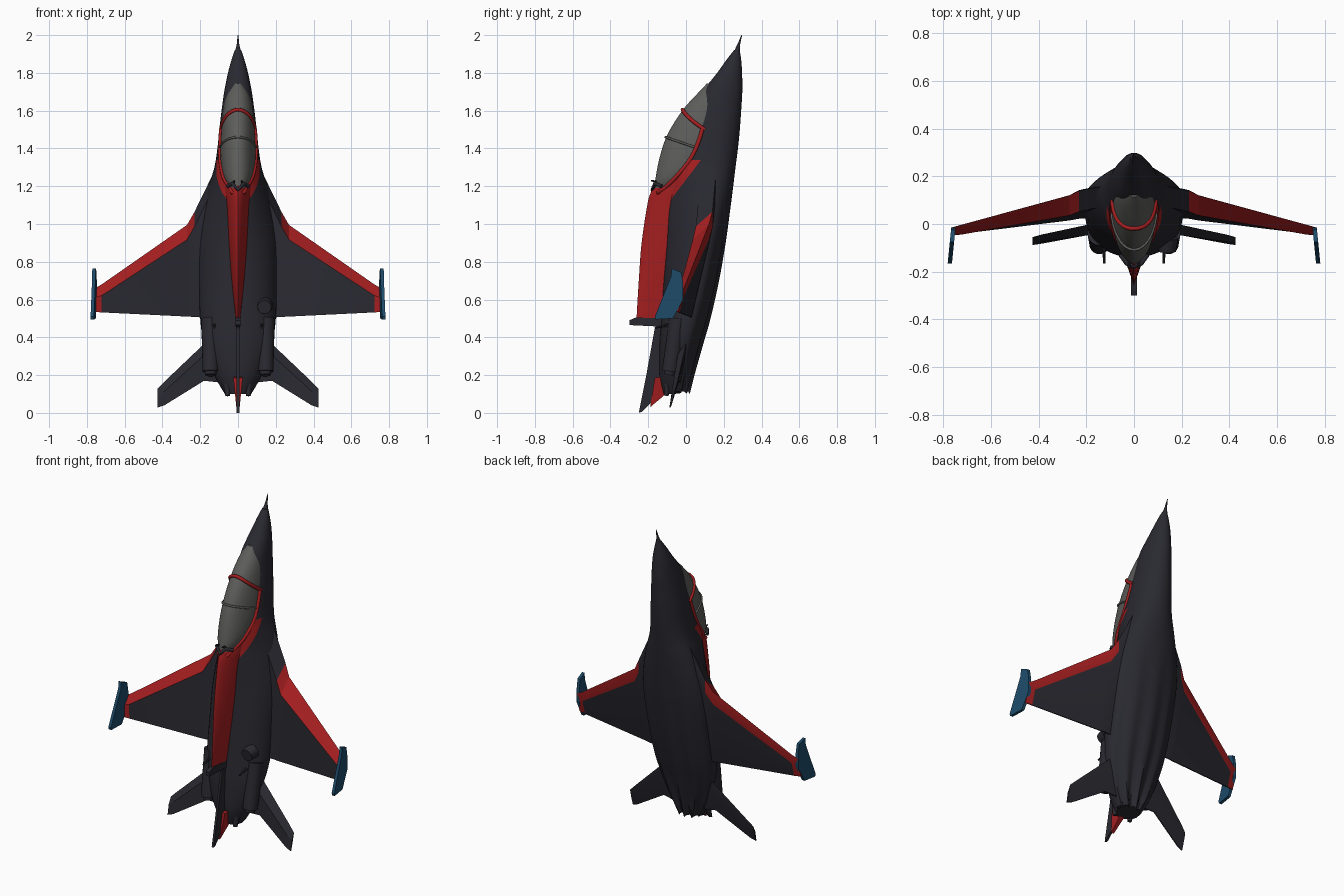
import bpy, bmesh, math
from mathutils import Vector

if "Cube" in bpy.data.objects:
    bpy.data.objects.remove(bpy.data.objects["Cube"])


def material(name, rgb):
    m = bpy.data.materials.new(name)
    m.diffuse_color = (*rgb, 1)
    m.use_nodes = True
    m.node_tree.nodes["Principled BSDF"].inputs["Base Color"].default_value = m.diffuse_color
    return m


DARK = material("dark_slate", (0.022, 0.022, 0.030))
RED = material("signal_red", (0.37, 0.013, 0.014))
BLUE = material("steel_blue", (0.013, 0.072, 0.145))
GLASS = material("canopy_grey", (0.11, 0.11, 0.104))


def finish(name, bm, mats, mirror=False, angle=40):
    bmesh.ops.recalc_face_normals(bm, faces=bm.faces)
    me = bpy.data.meshes.new(name)
    bm.to_mesh(me)
    bm.free()
    ob = bpy.data.objects.new(name, me)
    bpy.context.collection.objects.link(ob)
    for m in mats:
        me.materials.append(m)
    if mirror:
        ob.modifiers.new("Mirror", 'MIRROR')
    bpy.ops.object.select_all(action='DESELECT')
    ob.select_set(True)
    bpy.context.view_layer.objects.active = ob
    bpy.ops.object.shade_smooth_by_angle(angle=math.radians(angle))
    return ob


def skin(rings):
    """Join closed rings of points into a capped skin."""
    bm = bmesh.new()
    vs = [[bm.verts.new(p) for p in r] for r in rings]
    n = len(vs[0])
    for a, b in zip(vs, vs[1:]):
        for j in range(n):
            k = (j + 1) % n
            bm.faces.new((a[j], a[k], b[k], b[j]))
    bm.faces.new(vs[0])
    bm.faces.new(vs[-1][::-1])
    return bm


def smooth_rows(rows, steps):
    """Catmull-Rom resampling of station rows."""
    out = []
    for i in range(len(rows) - 1):
        p = [rows[max(0, min(len(rows) - 1, i + d))] for d in (-1, 0, 1, 2)]
        for s in range(steps):
            t = s / steps
            out.append([0.5 * (2 * b + (c - a) * t + (2 * a - 5 * b + 4 * c - d) * t * t
                               + (3 * b - a - 3 * c + d) * t ** 3) for a, b, c, d in zip(*p)])
    return out + [list(rows[-1])]


def ring(z, w, ymin, yw, ymax, top_n, belly_n=2.0, n=48):
    """Cross-section: half width w at yw, different exponents on each side."""
    pts = []
    for i in range(n):
        t = 2 * math.pi * i / n
        c, s = math.cos(t), math.sin(t)
        e = 2 / (belly_n if s > 0 else top_n)
        x = w * math.copysign(abs(c) ** e, c)
        y = yw + ((ymax - yw) if s > 0 else (yw - ymin)) * math.copysign(abs(s) ** e, s)
        pts.append(Vector((x, y, z)))
    return pts


def plate(name, pts, half, mat, x=0.0, cant=0.0, mirror=False):
    """Flat plate from a (y, z) outline; half(z) is the half thickness."""
    sides = [[(x + cant * y + s * half(z), y, z) for y, z in pts] for s in (-1, 1)]
    return finish(name, skin(sides), [mat], mirror, 30)


def tube(name, pts, r, mat, cyclic=False):
    cu = bpy.data.curves.new(name, 'CURVE')
    cu.dimensions = '3D'
    cu.bevel_depth = r
    cu.bevel_resolution = 2
    cu.use_fill_caps = True
    sp = cu.splines.new('POLY')
    sp.points.add(len(pts) - 1)
    for q, p in zip(sp.points, pts):
        q.co = (*p, 1)
    sp.use_cyclic_u = cyclic
    cu.materials.append(mat)
    ob = bpy.data.objects.new(name, cu)
    bpy.context.collection.objects.link(ob)
    return ob


def rod(name, a, b, r1, r2, mat, mirror=False, seg=20):
    a, b = Vector(a), Vector(b)
    bm = bmesh.new()
    bmesh.ops.create_cone(bm, cap_ends=True, segments=seg, radius1=r1, radius2=r2, depth=(b - a).length)
    rot = (b - a).to_track_quat('Z', 'Y')
    for v in bm.verts:
        v.co = rot @ v.co + (a + b) / 2
    return finish(name, bm, [mat], mirror)


# Fuselage: z, half width, top y, widest y, belly y, top exponent
BODY = [(1.92, .017, .254, .268, .284, 2), (1.87, .034, .215, .25, .292, 2), (1.8, .053, .165, .23, .297, 2.2),
        (1.7, .073, .09, .19, .298, 2.4), (1.6, .087, .06, .17, .292, 2.4), (1.5, .099, .02, .16, .285, 2.4),
        (1.4, .109, -.02, .15, .275, 2.4), (1.3, .125, -.07, .145, .262, 2.2), (1.2, .155, -.10, .14, .25, 1.7),
        (1.06, .19, -.11, .125, .232, 1.6), (.9, .21, -.11, .10, .21, 1.7), (.7, .207, -.12, .065, .175, 1.9),
        (.5, .2, -.13, .015, .13, 2), (.36, .18, -.14, -.02, .09, 2), (.2, .125, -.14, -.04, .045, 2),
        (.1, .07, -.12, -.05, .02, 2)]
rings = []
for z, w, y0, yw, y1, n in smooth_rows(BODY, 5):
    pts = ring(z, w, y0, yw, y1, n)
    # lengthwise belly ridges that deepen towards the tail
    amp = 0.016 * max(0, 1 - z / 1.1)
    for i, p in enumerate(pts[:25]):
        wave = math.cos(10 * (2 * math.pi * i / 48 - math.pi / 2))
        p.y -= amp * (1 - wave) * math.sin(2 * math.pi * i / 48)
        if z < 0.101:
            p.z += 0.025 * (1 - wave)
    rings.append(pts)
bm = skin(rings)
# Red flash beside the cockpit: cut its outline into the skin, then colour it
for co, no in (((0, .08, 1.34), (0, 1, -.76)), ((0, .03, 1.34), (0, 1, -.76)),
               ((0, 0, 1.34), (0, 0, 1)), ((0, 0, 1.2), (0, 0, 1))):
    near = [f for f in bm.faces if f.calc_center_median().y < .15 and 1.0 < f.calc_center_median().z < 1.45]
    geo = near + list({e for f in near for e in f.edges}) + list({v for f in near for v in f.verts})
    bmesh.ops.bisect_plane(bm, geom=geo, plane_co=co, plane_no=no)
for f in bm.faces:
    c = f.calc_center_median()
    d = c.y - .08 - .76 * (c.z - 1.34)
    if 1.0 < c.z < 1.34 and d < 0 and (c.z < 1.2 or d > -.05):
        f.material_index = 1
finish("fuselage", bm, [DARK, RED])
rod("nose_spike_base", (0, .268, 1.9), (0, .279, 1.95), .019, .007, DARK)
rod("nose_spike", (0, .278, 1.945), (0, .295, 2.0), .0075, .002, DARK)

# Canopy glass
GLASS_ROWS = [(1.745, .02, .112, .14), (1.69, .058, .06, .14), (1.6, .078, -.02, .12),
              (1.47, .09, -.1, .09), (1.35, .092, -.14, .04), (1.25, .075, -.16, -.04), (1.19, .04, -.168, -.1)]
glass = smooth_rows(GLASS_ROWS, 4)
finish("canopy", skin([ring(z, w, y0, yb, yb + .02, 2.0) for z, w, y0, yb in glass]), [GLASS])


def arch(z_top, z_side, k=1.02):
    """Hoop across the canopy, raked between its crown and its feet."""
    pts = []
    for i in range(17):
        t = math.pi * i / 16
        z = z_side + (z_top - z_side) * math.sin(t)
        j = next(j for j in range(len(glass) - 1) if glass[j + 1][0] <= z)
        a, b = glass[j], glass[j + 1]
        u = (a[0] - z) / (a[0] - b[0])
        _, w, y0, yb = [p + (q - p) * u for p, q in zip(a, b)]
        pts.append((w * k * math.cos(t), yb - (yb - y0) * k * math.sin(t), z))
    return pts


# Canopy frames and sill
tube("canopy_front_arch", arch(1.605, 1.5), .010, RED)
tube("canopy_middle_arch", arch(1.46, 1.4), .006, GLASS)
sill = [(w * 1.02, yb - .012, z) for z, w, y0, yb in glass if z < 1.52]
sill += [(.03, -.15, 1.165)]
tube("canopy_sill", sill + [(-x, y, z) for x, y, z in sill[::-1]], .011, RED)
tube("canopy_rear_frame", [(.055, -.13, 1.2), (.03, -.165, 1.215), (0, -.178, 1.18),
                           (-.03, -.165, 1.215), (-.055, -.13, 1.2)], .010, DARK)
rod("canopy_latch", (.02, -.14, 1.22), (.02, -.185, 1.23), .007, .004, DARK, True, 8)

# Dorsal spine and its trailing boom
SPINE = [(1.24, .08, -.145, -.03), (1.17, .072, -.185, -.04), (1.1, .062, -.205, -.06), (.9, .05, -.235, -.08),
         (.7, .034, -.25, -.1), (.5, .013, -.262, -.1)]
finish("dorsal_spine", skin([ring(z, w, y0, yb, yb + .02, 1.35, n=32)
                             for z, w, y0, yb in smooth_rows(SPINE, 4)]), [RED])
plate("spine_boom", [(-.1, .5), (-.265, .505), (-.3, .49), (-.3, .465), (-.1, .455)], lambda z: .012, DARK)

# Tail fin: thin dark blade with a thicker red rear panel
plate("tail_fin", [(-.08, .48), (-.165, .45), (-.21, .2), (-.25, 0), (-.235, .005), (-.15, .09), (-.06, .2)],
      lambda z: .007, DARK)
plate("tail_fin_panel", [(-.165, .185), (-.07, .2), (-.095, .11), (-.19, .03)],
      lambda z: .006 + .1 * z, RED)


def aerofoil(name, stations, strip, red_from=None, red_tip=None):
    """Mirrored wing; stations: x, leading z, y, trailing z, y, thickness."""
    secs = []
    for x, zl, yl, zt, yt, t in stations:
        s = min(.4, strip / (zl - zt))
        ys, zs = yl + (yt - yl) * s, zl + (zt - zl) * s
        secs.append([(x, yl, zl), (x, ys - t * .8, zs), (x, yt - .003, zt),
                     (x, yt + .003, zt), (x, ys + t * .2, zs)])
    b = skin(secs)
    if red_from is not None:
        b.faces.ensure_lookup_table()
        for i in range(len(stations) - 1):
            for j in range(5):
                if stations[i][0] >= red_from and (j in (0, 4) or stations[i][0] >= red_tip):
                    b.faces[i * 5 + j].material_index = 1
        b.faces[-1].material_index = 1
    return finish(name, b, [DARK, RED], True, 25)


# Main wings with red leading edges and tips
aerofoil("wings", [(.12, 1.29, .16, .5, .03, .09), (.23, 1.065, .14, .508, .025, .09),
                   (.27, .995, .12, .51, .018, .085), (.722, .68, -.003, .532, -.038, .034),
                   (.765, .655, -.015, .535, -.045, .024)], .078, .23, .72)
# Wing-tip fins
plate("wingtip_fins", [(-.015, .69), (-.025, .745), (-.075, .765), (-.08, .72), (-.165, .51), (-.16, .495),
                       (-.07, .5), (-.015, .6)], lambda z: .009, BLUE, .755, -.1, True)
# Tailplanes
aerofoil("tailplanes", [(.09, .44, .01, .16, -.03, .04), (.18, .365, .0, .17, -.04, .04),
                        (.39, .165, -.045, .04, -.08, .02), (.425, .13, -.055, .028, -.085, .012)], .06)

# Engine pods, upper fairing and small probes
rod("engine_pods", (.145, -.04, .5), (.145, -.085, .22), .05, .042, DARK, True)
rod("pod_nozzles", (.145, -.08, .24), (.145, -.09, .2), .036, .028, DARK, True)
rod("tail_nozzles", (.055, -.07, .3), (.055, -.105, .09), .045, .012, DARK, True)
rod("side_fairing", (.14, -.06, .57), (.14, -.115, .56), .045, .036, DARK)
rod("probes", (.125, -.08, .47), (.125, -.165, .45), .008, .005, DARK, True, 8)
